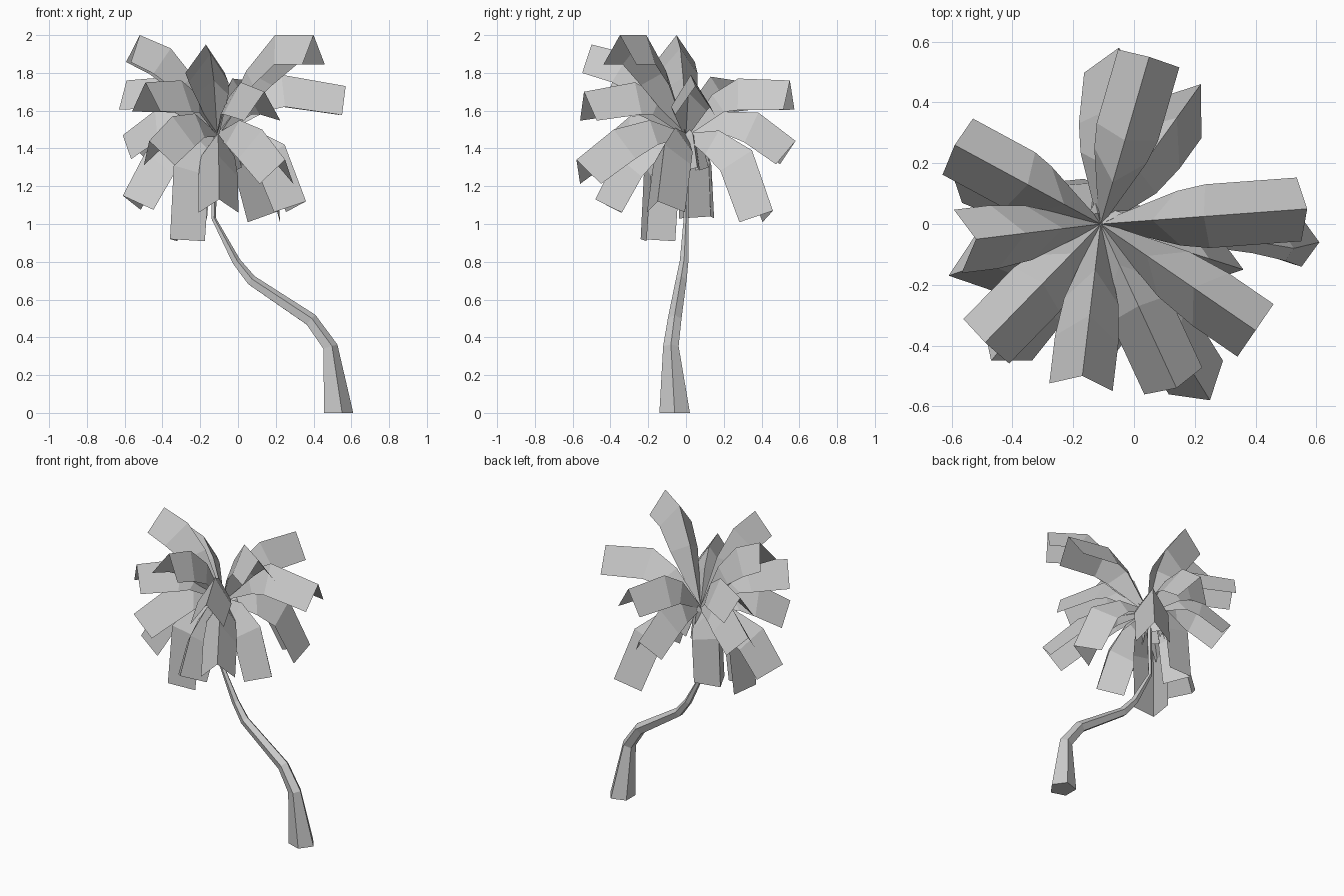
import bpy, bmesh
from math import cos, sin, tau
from mathutils import Vector

cube = bpy.data.objects.get("Cube")
if cube:
    bpy.data.objects.remove(cube, do_unlink=True)

grey = bpy.data.materials.new("plain_grey")
grey.use_nodes = True
grey.diffuse_color = (0.6, 0.6, 0.6, 1)
grey.node_tree.nodes["Principled BSDF"].inputs["Base Color"].default_value = (0.6, 0.6, 0.6, 1)


def add_object(name, bm):
    mesh = bpy.data.meshes.new(name)
    bm.to_mesh(mesh)
    bm.free()
    mesh.materials.append(grey)
    obj = bpy.data.objects.new(name, mesh)
    bpy.context.collection.objects.link(obj)
    return obj


def tangent(path, i):
    return (path[min(i + 1, len(path) - 1)] - path[max(i - 1, 0)]).normalized()


def bridge(bm, rows, closed):
    for low, high in zip(rows, rows[1:]):
        count = len(low)
        for i in range(count if closed else count - 1):
            j = (i + 1) % count
            bm.faces.new((low[i], low[j], high[j], high[i]))


# Curved trunk with tapering five-sided rings
def build_trunk(stations, sides=5):
    bm = bmesh.new()
    path = [Vector(s[:3]) for s in stations]
    rings = []
    for i, station in enumerate(stations):
        along = tangent(path, i) if i else Vector((0, 0, 1))
        across = Vector((0, 1, 0)).cross(along).normalized()
        side = along.cross(across)
        ring = []
        for k in range(sides):
            a = tau * k / sides
            ring.append(bm.verts.new(path[i] + station[3] * (across * cos(a) + side * sin(a))))
        rings.append(ring)
    bridge(bm, rings, True)
    bm.faces.new(rings[0][::-1])
    bm.faces.new(rings[-1])
    return add_object("trunk", bm)


build_trunk([
    (0.525, -0.06, 0, 0.085), (0.485, -0.08, 0.35, 0.043), (0.385, -0.06, 0.49, 0.038),
    (0.07, -0.025, 0.7, 0.03), (-0.01, -0.01, 0.8, 0.024), (-0.13, 0, 1.03, 0.013),
    (-0.12, 0, 1.48, 0.018),
])

CROWN = Vector((-0.11, 0, 1.48))


# Folded leaf: a ridge line with two steep sides that widen close to the crown
def build_frond(name, tip, knee_z, reach, arch, scale=1.0):
    tip = Vector(tip)
    knee = CROWN.lerp(tip, reach)
    knee.z = knee_z
    rise = CROWN.lerp(knee, 0.5) + Vector((0, 0, arch))
    path = [CROWN, rise, knee, tip]
    out = Vector((tip.x - CROWN.x, tip.y - CROWN.y, 0)).normalized()
    side = Vector((0, 0, 1)).cross(out)
    bm = bmesh.new()
    rows = []
    for i, (half, drop) in enumerate([(0.012, 0.02), (0.09, 0.13), (0.105, 0.17), (0.105, 0.155)]):
        down = side.cross(tangent(path, i)) * drop * scale
        wide = side * half * scale
        rows.append([bm.verts.new(path[i] + offset)
                     for offset in (down - wide, Vector(), down + wide)])
    bridge(bm, rows, False)
    bmesh.ops.recalc_face_normals(bm, faces=bm.faces[:])
    if sum(f.normal.z for f in bm.faces) < 0:
        bmesh.ops.reverse_faces(bm, faces=bm.faces[:])
    return add_object(name, bm)


# Each tier: knee reach and arch, then tip x, y, z and knee height
tiers = {
    "top_frond": (0.6, 0.07, [
        (0.40, -0.35, 2.0, 2.0), (-0.52, -0.05, 2.0, 1.93), (-0.17, -0.5, 1.95, 1.9)]),
    "upper_frond": (0.5, 0.06, [
        (0.57, 0.05, 1.73, 1.79), (0.14, -0.54, 1.7, 1.75), (-0.49, -0.39, 1.75, 1.76),
        (-0.59, 0.26, 1.76, 1.78), (0.05, 0.55, 1.76, 1.77)]),
    "middle_frond": (0.66, 0.06, [
        (0.25, -0.58, 1.34, 1.5), (-0.47, -0.45, 1.44, 1.57), (-0.61, 0.2, 1.47, 1.6),
        (-0.05, 0.58, 1.44, 1.59)]),
    "lower_frond": (0.76, 0.06, [
        (-0.61, -0.17, 1.15, 1.38), (0.36, -0.15, 1.12, 1.42), (0.22, 0.46, 1.07, 1.39),
        (-0.1, -0.48, 1.13, 1.36)]),
    "hanging_frond": (0.92, 0.07, [
        (-0.36, -0.24, 0.92, 1.31), (-0.35, 0.13, 1.04, 1.36)]),
}
for tier, (reach, arch, fronds) in tiers.items():
    for number, (x, y, z, knee_z) in enumerate(fronds, 1):
        build_frond(f"{tier}_{number}", (x, y, z), knee_z, reach, arch)

# Small young leaves around the crown
for number, (x, y) in enumerate([(-0.14, 0.12), (0.02, 0.06), (-0.23, -0.03)], 1):
    build_frond(f"young_leaf_{number}", (x, y, 1.3), 1.48, 0.6, 0.02, 0.4)
